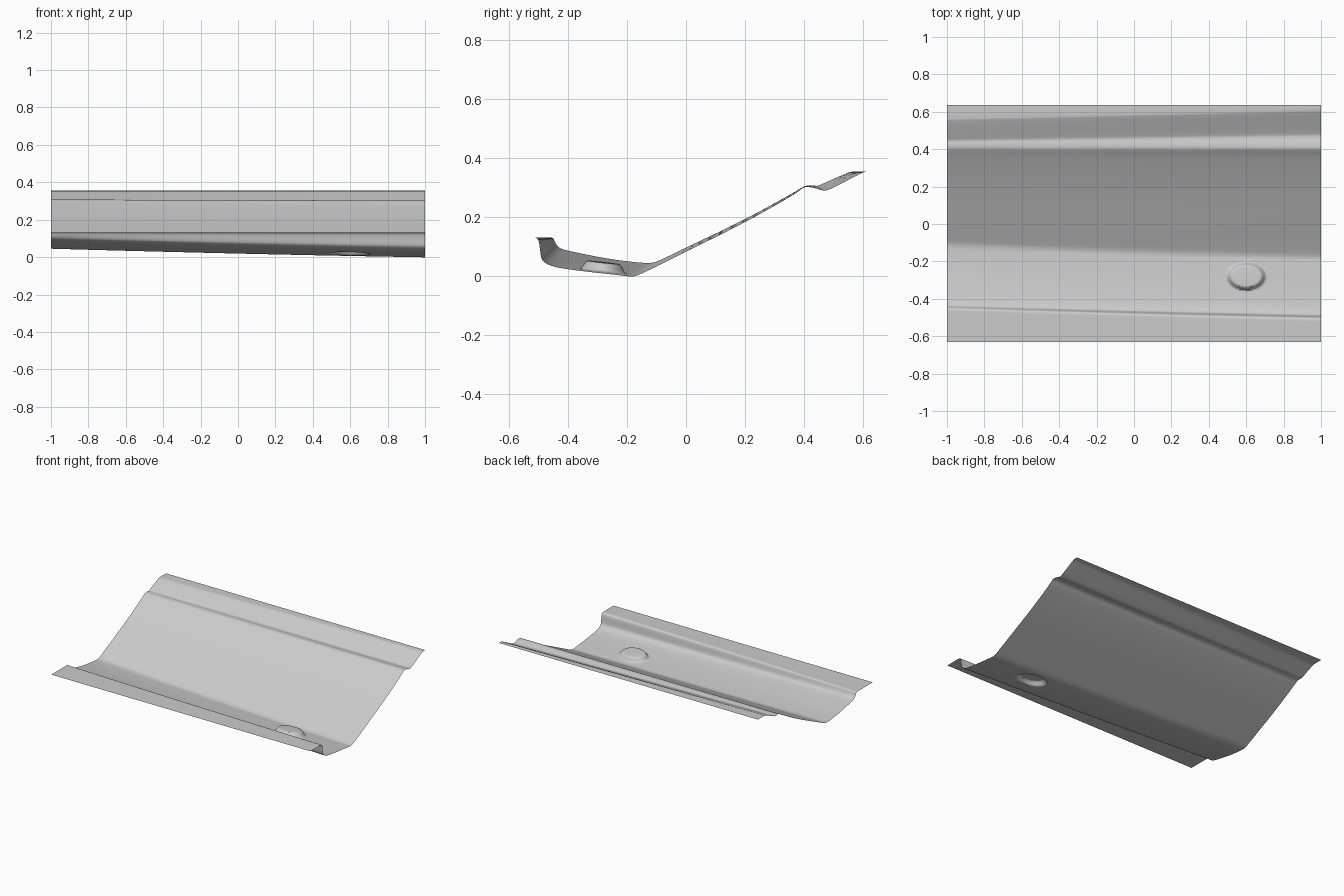
import bpy
import bmesh
import math
from mathutils import Vector

cube = bpy.data.objects.get("Cube")
if cube:
    bpy.data.objects.remove(cube, do_unlink=True)

# One grey sheet metal material
metal = bpy.data.materials.new("grey_metal")
metal.use_nodes = True
grey = (0.6, 0.6, 0.6, 1.0)
metal.diffuse_color = grey
metal.node_tree.nodes["Principled BSDF"].inputs["Base Color"].default_value = grey

# Cross-sections (y, z) at the two ends, from front flange to rear flange
RIGHT_END = [(-.63, .132), (-.475, .132), (-.45, .132), (-.445, .118), (-.44, .108),
             (-.43, .096), (-.4, .086), (-.26, .058), (-.15, .045), (-.11, .045),
             (-.08, .058), (0, .097), (.2, .192), (.37, .286), (.4, .306),
             (.425, .309), (.445, .305), (.46, .312), (.55, .352), (.565, .355), (.635, .355)]
LEFT_END = [(-.63, .132), (-.535, .132), (-.505, .132), (-.497, .115), (-.493, .075),
            (-.488, .052), (-.455, .032), (-.36, .018), (-.21, .002), (-.18, -.003),
            (-.14, .013), (0, .083), (.2, .182), (.37, .278), (.4, .304),
            (.43, .301), (.465, .289), (.485, .292), (.595, .35), (.61, .355), (.635, .355)]
FLOOR = 7          # control points of the long valley floor
DIMPLE = (0.6, -0.28)


def rounded_profile(points):
    """Quadratic spline that rounds every corner of the control polygon."""
    pts = [Vector(p) for p in points]
    curve = [pts[0]]
    for i in range(1, len(pts) - 1):
        a = pts[0] if i == 1 else (pts[i - 1] + pts[i]) / 2
        b = pts[-1] if i == len(pts) - 2 else (pts[i] + pts[i + 1]) / 2
        steps = 16 if i in (FLOOR, FLOOR + 1) else 5
        for s in range(1, steps + 1):
            t = s / steps
            curve.append(a * (1 - t) ** 2 + pts[i] * 2 * t * (1 - t) + b * t * t)
    return curve


def dimple_height(x, y):
    """Flat-topped oval boss with a soft rim."""
    r = math.hypot((x - DIMPLE[0]) / 0.11, (y - DIMPLE[1]) / 0.078)
    t = max(0.0, min(1.0, (1.0 - r) / 0.3))
    return 0.028 * t * t * (3 - 2 * t) + 0.003 * max(0.0, 1 - r * r)


def spread(start, end, count):
    return [start + (end - start) * i / count for i in range(count)]


# Columns are denser across the dimple
columns = spread(-1, 0.48, 30) + spread(0.48, 0.72, 40) + spread(0.72, 1, 8) + [1.0]

# Loft the tapering pressed panel
bm = bmesh.new()
rows = []
for x in columns:
    t = (x + 1) / 2
    front = t + 0.28 * t * (1 - t)      # the front trough bows slightly
    section = []
    for i, (p, q) in enumerate(zip(RIGHT_END, LEFT_END)):
        blend = front if i < 10 else t
        section.append(Vector(p).lerp(Vector(q), blend))
    rows.append([bm.verts.new((x, c.x, c.y + dimple_height(x, c.x)))
                 for c in rounded_profile(section)])
for left, right in zip(rows, rows[1:]):
    for j in range(len(left) - 1):
        bm.faces.new((left[j], right[j], right[j + 1], left[j + 1]))

mesh = bpy.data.meshes.new("pressed_panel")
bm.to_mesh(mesh)
bm.free()
mesh.materials.append(metal)
panel = bpy.data.objects.new("pressed_panel", mesh)
bpy.context.collection.objects.link(panel)

# Smooth shading with crisp folds
bpy.ops.object.select_all(action="DESELECT")
panel.select_set(True)
bpy.context.view_layer.objects.active = panel
bpy.ops.object.shade_smooth_by_angle(angle=math.radians(40))
